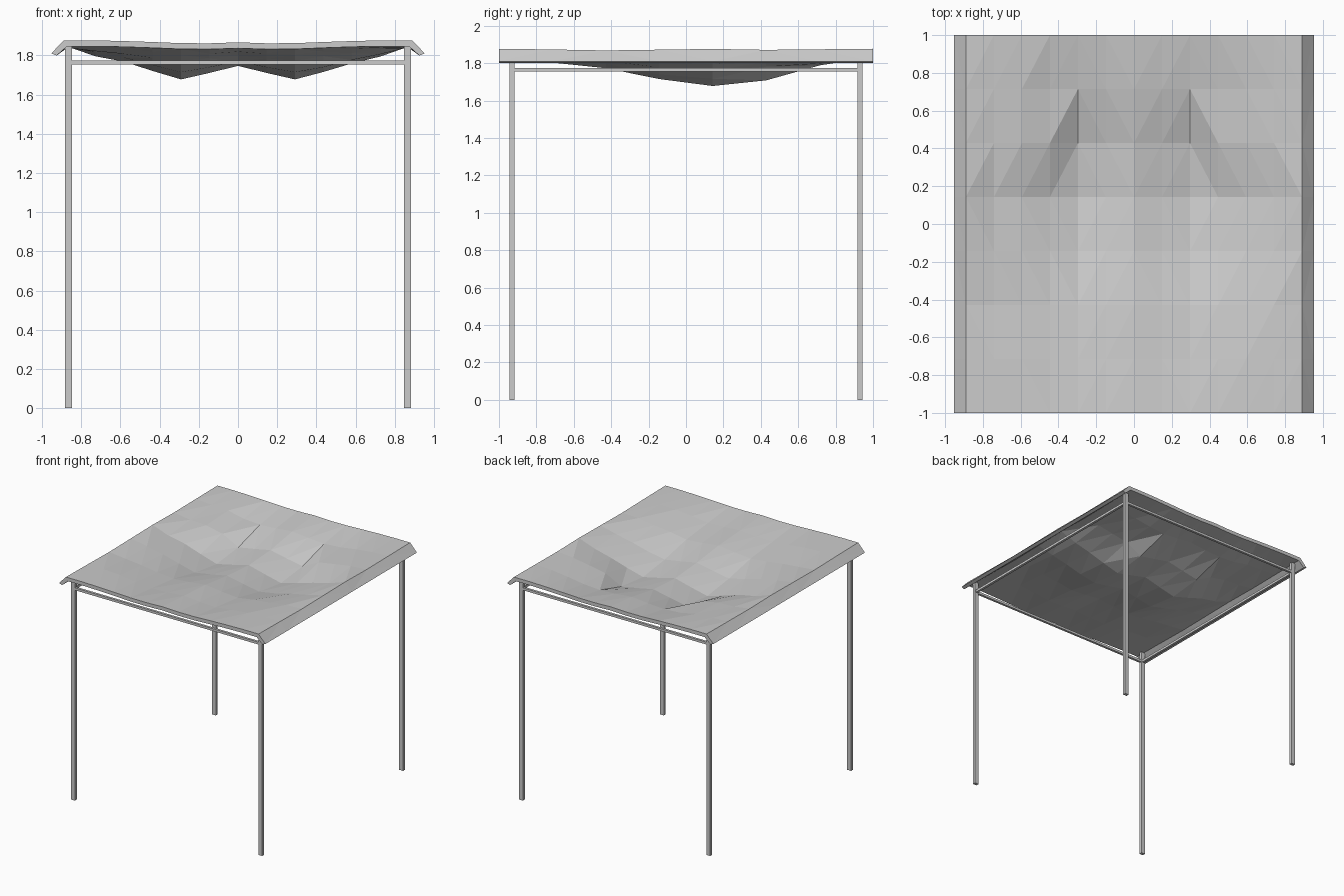
import bpy, bmesh, math, random

cube = bpy.data.objects.get("Cube")
if cube:
    bpy.data.objects.remove(cube)

random.seed(4)
grey = bpy.data.materials.new("plain_grey")
grey.use_nodes = True
grey.diffuse_color = (0.6, 0.6, 0.6, 1)
grey.node_tree.nodes["Principled BSDF"].inputs["Base Color"].default_value = (0.6, 0.6, 0.6, 1)


def finish(name, bm):
    bmesh.ops.recalc_face_normals(bm, faces=bm.faces[:])
    mesh = bpy.data.meshes.new(name)
    bm.to_mesh(mesh)
    bm.free()
    mesh.materials.append(grey)
    obj = bpy.data.objects.new(name, mesh)
    bpy.context.collection.objects.link(obj)


def box(name, centre, size):
    bm = bmesh.new()
    bmesh.ops.create_cube(bm, size=1)
    bmesh.ops.scale(bm, vec=size, verts=bm.verts[:])
    bmesh.ops.translate(bm, vec=centre, verts=bm.verts[:])
    finish(name, bm)


# Cloth sag: a profile along the depth, and one from the middle to the side
TOP, HALF, THICK = 1.877, 0.89, 0.03
row_sag = [0.0, 0.03, 0.06, 0.118, 0.155, 0.125, 0.045, 0.0]
col_sag = [0.58, 0.78, 1.0, 0.78, 0.52, 0.3, 0.0]
edge_sag = [0.01, 0.015, 0.014, 0.008, 0.003, 0.0, 0.0]
side_sag = [0, 0.004, 0.009, 0.005, 0.001, 0.006, 0.003, 0]
ROWS, COLS = len(row_sag), len(col_sag)


def cloth_height(i, j):
    k = abs(i)
    sag = row_sag[j] * col_sag[k] + edge_sag[k]
    if j == 5 and k > 2:
        sag *= 0.6                       # steep fold behind the pools
    if 0 < j < ROWS - 1 and 2 < k < COLS - 1:
        sag += random.uniform(-0.008, 0.008)
    return TOP - max(sag, side_sag[j])


# Canopy: closed cross-sections with drooping side flaps, bridged front to back
bm = bmesh.new()
loops = []
for j in range(ROWS):
    y = -1 + 2 * j / (ROWS - 1)
    top = [(i * HALF / (COLS - 1), cloth_height(i, j)) for i in range(1 - COLS, COLS)]
    under = [(x * 0.98, z - THICK) for x, z in top]
    top = [(-0.953, 1.81)] + top + [(0.953, 1.81)]
    under = [(-0.925, 1.8)] + under + [(0.925, 1.8)]
    loops.append([bm.verts.new((x, y, z)) for x, z in top + under[::-1]])
n = len(loops[0])
for a, b in zip(loops, loops[1:]):
    for i in range(n):
        bm.faces.new((a[i], a[(i + 1) % n], b[(i + 1) % n], b[i]))
for loop in (loops[0], loops[-1]):
    for i in range(n // 2 - 1):
        bm.faces.new((loop[i], loop[i + 1], loop[n - 2 - i], loop[n - 1 - i]))
bmesh.ops.triangulate(bm, faces=bm.faces[:], quad_method='SHORT_EDGE')
finish("canopy_cloth", bm)

# Four poles and the rails joining them
PX, PY, RAIL_Z, RAIL = 0.865, 0.93, 1.765, 0.02
for side, sx in (("left", 1), ("right", -1)):
    for end, sy in (("front", -1), ("back", 1)):
        box(f"{end}_{side}_pole", (sx * PX, sy * PY, 0.925), (0.035, 0.026, 1.85))
    box(f"{side}_rail", (sx * PX, 0, RAIL_Z), (RAIL, 2 * PY, RAIL))
for end, sy in (("front", -1), ("back", 1)):
    box(f"{end}_rail", (0, sy * PY, RAIL_Z), (2 * PX, RAIL, RAIL))
